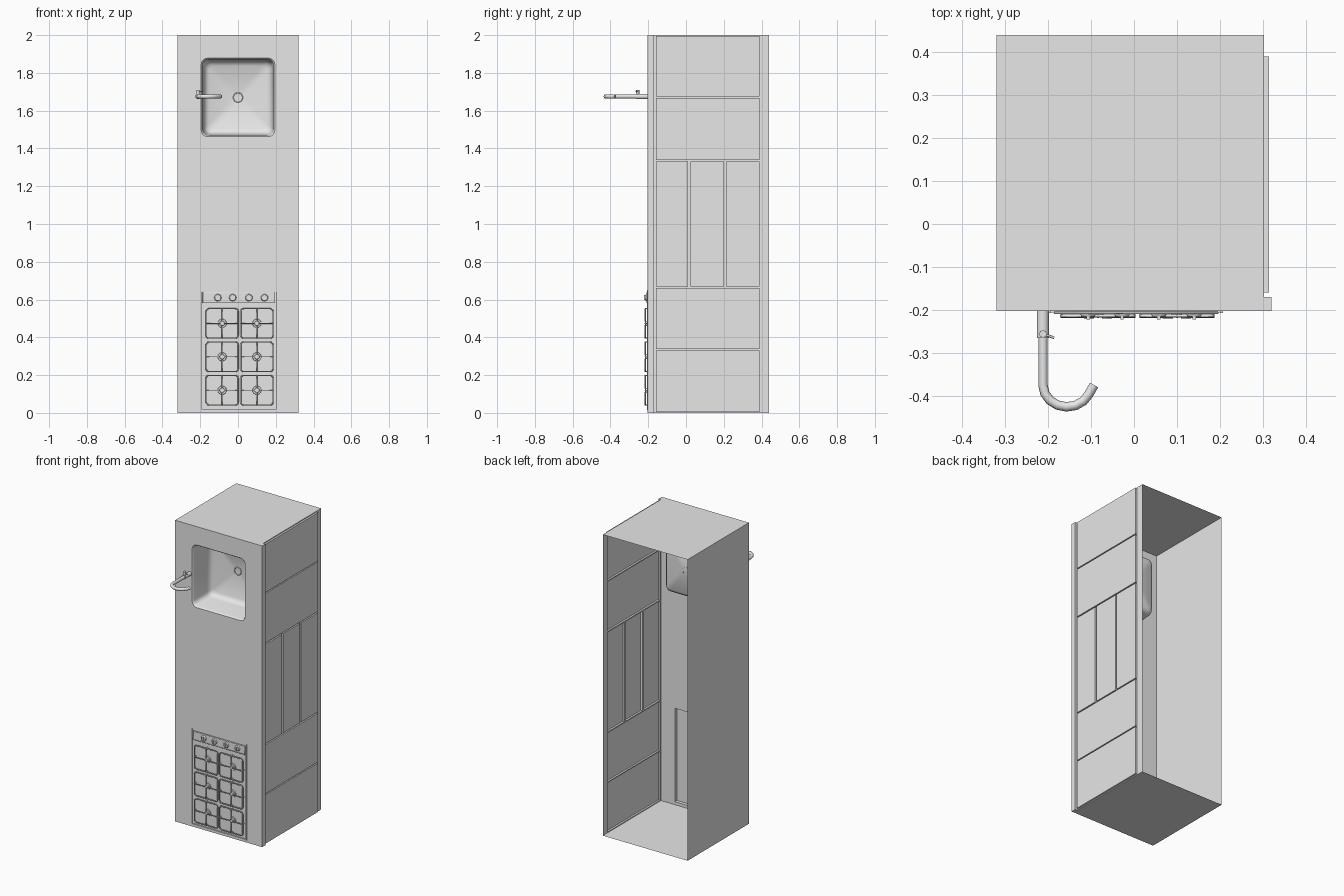
import bpy, bmesh, math
from mathutils import Vector, Matrix

if "Cube" in bpy.data.objects:
    bpy.data.objects.remove(bpy.data.objects["Cube"], do_unlink=True)

grey = bpy.data.materials.new("plain_grey")
grey.use_nodes = True
grey.diffuse_color = (0.8, 0.8, 0.8, 1)
grey.node_tree.nodes["Principled BSDF"].inputs["Base Color"].default_value = (0.8, 0.8, 0.8, 1)

FRONT, BACK, LEFT, RIGHT, HEIGHT = -0.203, 0.44, -0.32, 0.303, 2.0


def finish(name, bm, smooth=False, normals=True):
    if normals:
        bmesh.ops.recalc_face_normals(bm, faces=bm.faces)
    me = bpy.data.meshes.new(name)
    bm.to_mesh(me)
    bm.free()
    ob = bpy.data.objects.new(name, me)
    bpy.context.collection.objects.link(ob)
    me.materials.append(grey)
    if smooth:
        bpy.ops.object.select_all(action="DESELECT")
        ob.select_set(True)
        bpy.context.view_layer.objects.active = ob
        bpy.ops.object.shade_smooth_by_angle(angle=math.radians(40))
    return ob


def box(name, x, y, z):
    bm = bmesh.new()
    size = [b - a for a, b in (x, y, z)]
    mid = [(a + b) / 2 for a, b in (x, y, z)]
    bmesh.ops.create_cube(bm, size=1, matrix=Matrix.Translation(mid) @ Matrix.Diagonal((*size, 1)))
    return finish(name, bm)


def disc(name, x, z, y0, y1, r0, r1, sides=16):
    """Short cone or cylinder whose axis runs from y0 (inside) to y1 (outside)."""
    bm = bmesh.new()
    place = Matrix.Translation((x, (y0 + y1) / 2, z)) @ Matrix.Rotation(math.pi / 2, 4, "X")
    bmesh.ops.create_cone(bm, cap_ends=True, segments=sides, radius1=r0, radius2=r1,
                          depth=abs(y1 - y0), matrix=place)
    return finish(name, bm, True)


def rounded(cx, cz, hx, hz, r, y, steps=6):
    """Loop of points round a rectangle with round corners, facing the front."""
    pts = []
    for i, (sx, sz) in enumerate(((1, 1), (-1, 1), (-1, -1), (1, -1))):
        for k in range(steps):
            a = math.pi / 2 * (i + k / (steps - 1))
            pts.append(Vector((cx + sx * (hx - r) + r * math.cos(a), y,
                               cz + sz * (hz - r) + r * math.sin(a))))
    return pts


def tube(name, pts, r, cyclic=False, res=1):
    cu = bpy.data.curves.new(name, "CURVE")
    cu.dimensions = "3D"
    cu.bevel_depth, cu.bevel_resolution, cu.use_fill_caps = r, res, True
    sp = cu.splines.new("POLY")
    sp.points.add(len(pts) - 1)
    for p, co in zip(sp.points, pts):
        p.co = (*co, 1)
    sp.use_cyclic_u = cyclic
    cu.materials.append(grey)
    ob = bpy.data.objects.new(name, cu)
    bpy.context.collection.objects.link(ob)
    return ob


# Open-backed carcass: side, bottom and top sheets
bm = bmesh.new()
corner = [bm.verts.new((x, y, z)) for x, z in ((RIGHT, HEIGHT), (LEFT, HEIGHT), (LEFT, 0), (RIGHT, 0))
          for y in (FRONT + 0.01, BACK)]
for i in (0, 2, 4):
    bm.faces.new((corner[i], corner[i + 1], corner[i + 3], corner[i + 2]))
finish("carcass", bm)

# Panelled side: sheet with raised door and drawer fronts
bm = bmesh.new()
wide = [-0.17, -0.16, 0.39, BACK]
thirds = [-0.17, -0.16, 0.01, 0.025, 0.2, 0.212, 0.39, BACK]
sections = [(wide, [0, 0.006, 0.331, 0.338, 0.662]),
            (thirds, [0.662, 0.67, 1.33, 1.338]),
            (wide, [1.338, 1.338, 1.667, 1.674, 1.994, 2.0])]
for ys, zs in sections:
    for i in range(len(ys) - 1):
        for j in range(len(zs) - 1):
            if zs[j + 1] == zs[j]:
                continue
            face = bm.faces.new([bm.verts.new((RIGHT, y, z)) for y, z in
                                 ((ys[i], zs[j]), (ys[i + 1], zs[j]),
                                  (ys[i + 1], zs[j + 1]), (ys[i], zs[j + 1]))])
            if i % 2 and j % 2:
                rim = list(face.verts)
                top = [bm.verts.new(v.co + Vector((0.012, 0, 0))) for v in rim]
                bm.faces.remove(face)
                bm.faces.new(top)
                for k in range(4):
                    n = (k + 1) % 4
                    bm.faces.new((rim[k], rim[n], top[n], top[k]))
bmesh.ops.remove_doubles(bm, verts=bm.verts, dist=0.0005)
finish("panelled_side", bm)

# Worktop slab with openings for the basin and the hob
SINK_Z, SX, SZ = 1.67, 0.195, 0.208
bm = bmesh.new()
outline = [Vector((x, FRONT, z)) for x, z in ((LEFT, 0), (0.32, 0), (0.32, HEIGHT), (LEFT, HEIGHT))]
hob_hole = [Vector((x, FRONT, z)) for x, z in ((-0.195, 0.02), (0.2, 0.02), (0.2, 0.64), (-0.195, 0.64))]
for loop in (outline, hob_hole, rounded(0, SINK_Z, SX, SZ, 0.035, FRONT)):
    vs = [bm.verts.new(p) for p in loop]
    for a, b in zip(vs, vs[1:] + vs[:1]):
        bm.edges.new((a, b))
bmesh.ops.triangle_fill(bm, use_beauty=True, edges=bm.edges[:], normal=(0, -1, 0))
new = bmesh.ops.extrude_face_region(bm, geom=bm.faces[:])["geom"]
bmesh.ops.translate(bm, vec=(0, 0.033, 0), verts=[g for g in new if isinstance(g, bmesh.types.BMVert)])
finish("worktop", bm)

# Basin: rounded walls falling into a shallow pyramid floor
bm = bmesh.new()
rings = []
for inset, r, y in ((0, 0.035, FRONT), (0.004, 0.034, -0.199), (0.007, 0.033, -0.19),
                    (0.013, 0.033, -0.065), (0.018, 0.032, -0.045), (0.028, 0.03, -0.032),
                    (0.042, 0.026, -0.026)):
    rings.append([bm.verts.new(p) for p in rounded(0, SINK_Z, SX - inset, SZ - inset, r, y)])
rings.append([bm.verts.new(p) for p in rounded(0, SINK_Z, 0.024, 0.024, 0.0235, 0.0)])
for a, b in zip(rings, rings[1:]):
    for i in range(len(a)):
        n = (i + 1) % len(a)
        bm.faces.new((a[i], a[n], b[n], b[i]))
bm.faces.new(rings[-1])
finish("basin", bm, True)
tube("drain_ring", rounded(0, SINK_Z, 0.024, 0.024, 0.0235, -0.002), 0.003, True)

# Tap: body, hooked spout and lever
TX, TZ = -0.212, 1.675
spout = [(TX, FRONT, TZ), (TX, -0.375, TZ)]
for k in range(1, 8):
    a = math.pi + k / 7 * math.radians(155)
    spout.append((-0.156 + 0.056 * math.cos(a), -0.375 + 0.051 * math.sin(a), TZ))
spout.append((-0.093, -0.375, TZ))
tube("tap_spout", spout, 0.011, res=2)
disc("tap_body", TX, TZ, FRONT, -0.266, 0.014, 0.014)
tube("tap_stem", [(TX, -0.256, TZ), (TX, -0.256, TZ + 0.035)], 0.009, res=2)
tube("tap_lever", [(TX, -0.256, TZ + 0.026), (-0.186, -0.265, TZ + 0.026)], 0.003)

# Hob tray and its raised edges
box("hob_tray", (-0.197, 0.202), (-0.198, -0.192), (0.018, 0.642))
for name, x in (("hob_edge_right", -0.197), ("hob_edge_left", 0.204)):
    box(name, (x - 0.003, x + 0.003), (-0.207, -0.19), (0.015, 0.65))
box("hob_edge_bottom", (-0.197, 0.204), (-0.206, -0.19), (0.014, 0.02))
box("control_panel", (-0.185, 0.195), (-0.207, -0.195), (0.583, 0.638))
tube("control_panel_trim", [(x, -0.207, z) for x, z in
     ((-0.185, 0.583), (0.195, 0.583), (0.195, 0.638), (-0.185, 0.638))], 0.003, True)

# Control knobs with grips
for i, x in enumerate((-0.107, -0.028, 0.058, 0.14)):
    disc(f"knob_{i}", x, 0.61, -0.205, -0.215, 0.02, 0.016)
    box(f"knob_grip_{i}", (x - 0.004, x + 0.004), (-0.222, -0.212), (0.597, 0.624))

# Burners under wire grates
HX, HZ, GY = 0.085, 0.078, -0.214
for col, x in enumerate((-0.084, 0.1)):
    for row, z in enumerate((0.12, 0.297, 0.474)):
        tag = f"{col}_{row}"
        disc("burner_base_" + tag, x, z, -0.197, -0.204, 0.024, 0.022)
        disc("burner_cap_" + tag, x, z, -0.203, -0.212, 0.014, 0.012)
        tube("grate_frame_" + tag, rounded(x, z, HX, HZ, 0.014, GY, 4), 0.0035, True)
        for k, (dx, dz) in enumerate(((1, 0), (-1, 0), (0, 1), (0, -1))):
            ex, ez = x + dx * HX, z + dz * HZ
            tube(f"grate_bar_{tag}_{k}", [(ex, -0.198, ez), (ex, GY - 0.003, ez),
                 (x + dx * 0.009, GY - 0.003, z + dz * 0.009)], 0.0028)
